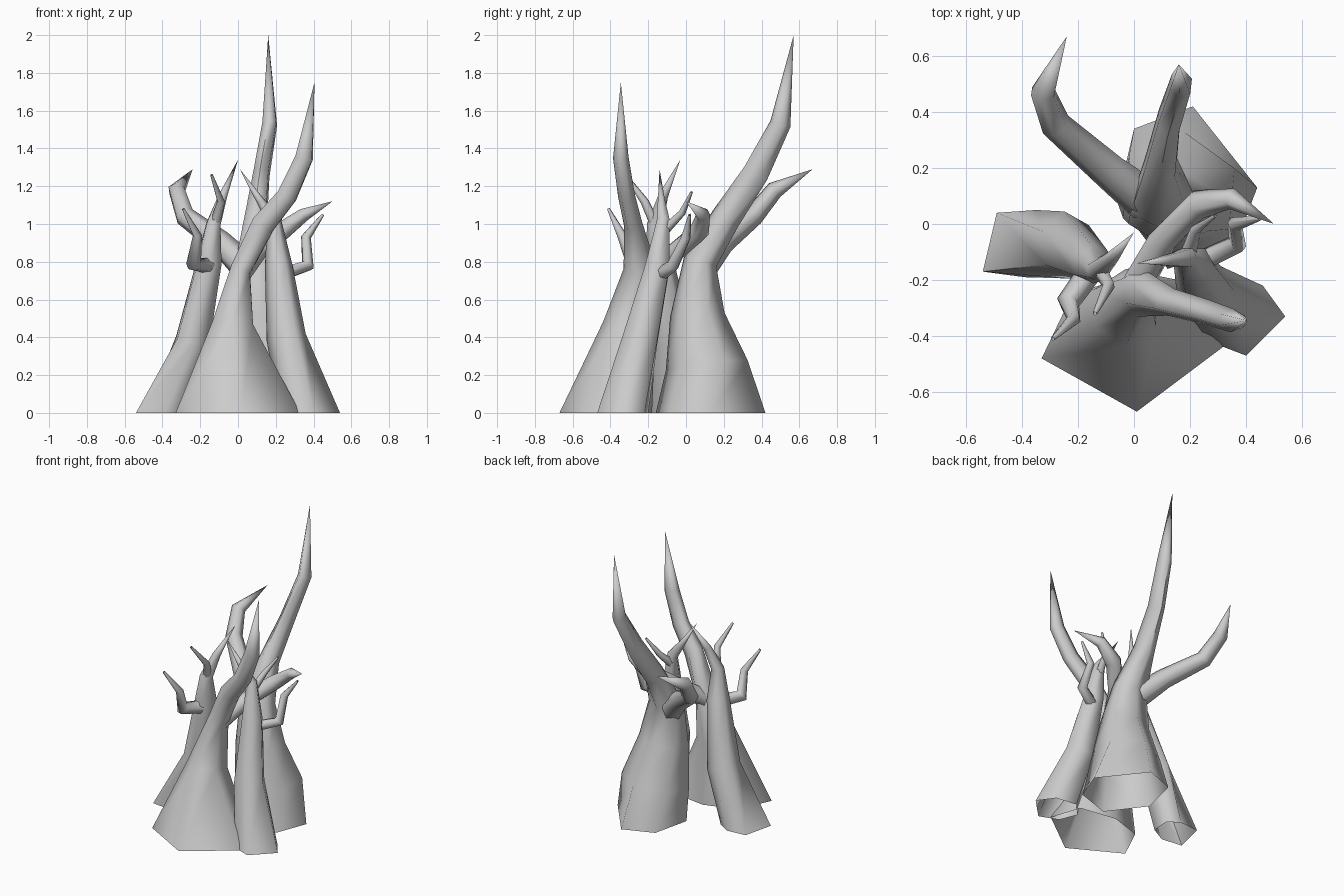
import bpy
import bmesh
import math
from mathutils import Vector

if "Cube" in bpy.data.objects:
    bpy.data.objects.remove(bpy.data.objects["Cube"], do_unlink=True)

bark = bpy.data.materials.new("grey_bark")
bark.use_nodes = True
grey = (0.6, 0.6, 0.6, 1)
bark.diffuse_color = grey
bark.node_tree.nodes["Principled BSDF"].inputs["Base Color"].default_value = grey


def limb(name, path, foot=None, sides=6):
    """Tapered tube along (x, y, z, radius, optional x and y stretch) rings; a foot outline starts it on the ground."""
    pts = [Vector(p[:3]) for p in path]
    radii = [p[3] for p in path]
    stretch = [Vector((*p[4:], 1)) if len(p) > 4 else Vector((1, 1, 1)) for p in path]
    bm = bmesh.new()
    rings = []
    ref = Vector((0.3, -1, 0.2))
    before = None
    if foot:
        sides = len(foot)
        outline = [Vector((x, y, 0)) for x, y in foot]
        before = sum(outline, Vector()) / sides
        ref = outline[0] - before
        rings.append([bm.verts.new(p) for p in outline])
    for i, (p, r) in enumerate(zip(pts, radii)):
        if r == 0:
            rings.append([bm.verts.new(p)])
            continue
        tangent = Vector()
        if before is not None:
            tangent += (p - before).normalized()
        if i < len(pts) - 1:
            tangent += (pts[i + 1] - p).normalized()
        tangent.normalize()
        ref = (ref - tangent * ref.dot(tangent)).normalized()
        side = tangent.cross(ref)
        angles = [math.tau * k / sides for k in range(sides)]
        rings.append([bm.verts.new(p + r * (ref * math.cos(a) + side * math.sin(a)) * stretch[i])
                      for a in angles])
        before = p
    for low, high in zip(rings, rings[1:]):
        for k in range(sides):
            n = (k + 1) % sides
            if len(high) == 1:
                bm.faces.new((low[k], low[n], high[0]))
            else:
                bm.faces.new((low[k], low[n], high[n], high[k]))
    mesh = bpy.data.meshes.new(name)
    bm.to_mesh(mesh)
    bm.free()
    mesh.materials.append(bark)
    obj = bpy.data.objects.new(name, mesh)
    bpy.context.collection.objects.link(obj)
    bpy.ops.object.select_all(action="DESELECT")
    obj.select_set(True)
    bpy.context.view_layer.objects.active = obj
    bpy.ops.object.shade_smooth_by_angle(angle=math.radians(75))


# Front trunk with its tall horn and curling side branch
limb("front_trunk",
     [(-0.03, -0.3, 0.46, 0.14, 0.9, 1), (0.015, -0.24, 0.76, 0.09, 0.65, 1),
      (0.135, -0.28, 1.0, 0.07, 1, 0.7), (0.26, -0.315, 1.15, 0.06, 1, 0.75),
      (0.35, -0.345, 1.35, 0.052, 1, 0.8), (0.405, -0.345, 1.75, 0)],
     foot=[(0.01, -0.67), (0.33, -0.43), (0.26, -0.22), (0, -0.18), (-0.22, -0.25), (-0.33, -0.48)])
limb("front_side_branch",
     [(0.01, -0.22, 0.73, 0.06), (0.1, -0.06, 0.85, 0.055), (0.23, 0.07, 0.96, 0.055),
      (0.35, 0.09, 1.05, 0.038), (0.5, 0, 1.12, 0)])

# Back trunk with the tallest horn and a hooked branch
limb("back_trunk",
     [(0.16, 0.11, 0.25, 0.22), (0.13, 0.06, 0.52, 0.145, 1.15, 1), (0.1, 0.075, 0.8, 0.09, 1.35, 1),
      (0.095, 0.21, 1.03, 0.08, 0.8, 1), (0.125, 0.37, 1.27, 0.07, 0.65, 1),
      (0.168, 0.5, 1.53, 0.056, 0.75, 1), (0.16, 0.57, 2, 0)],
     foot=[(0.21, 0.42), (0, 0.34), (-0.06, 0.08), (0.12, -0.16), (0.36, -0.08), (0.44, 0.13)])
limb("back_hooked_branch",
     [(0.05, 0.08, 0.76, 0.08), (-0.09, 0.19, 0.9, 0.065), (-0.28, 0.355, 1.04, 0.055),
      (-0.325, 0.47, 1.18, 0.047), (-0.24, 0.67, 1.29, 0)])

# Right trunk, leaning inward, with two twigs
limb("right_trunk",
     [(-0.24, -0.075, 0.38, 0.105, 0.95, 1.15), (-0.152, -0.14, 0.8, 0.073), (-0.13, -0.165, 1.0, 0.042),
      (-0.08, -0.12, 1.15, 0.026), (0, -0.03, 1.34, 0)],
     foot=[(-0.54, -0.17), (-0.39, -0.19), (-0.28, -0.13), (-0.27, 0), (-0.35, 0.05), (-0.49, 0.04)])
limb("right_upper_twig",
     [(-0.13, -0.15, 0.97, 0.03), (-0.09, -0.22, 1.12, 0.022), (-0.14, -0.32, 1.26, 0.008)])
limb("right_lower_twig",
     [(-0.15, -0.16, 0.78, 0.045), (-0.235, -0.28, 0.79, 0.042), (-0.215, -0.34, 0.94, 0.025),
      (-0.29, -0.41, 1.08, 0.008)])

# Left trunk, leaning inward, with two twigs
limb("left_trunk",
     [(0.255, -0.24, 0.4, 0.105), (0.215, -0.15, 0.78, 0.073), (0.19, -0.12, 1.02, 0.038),
      (0.12, -0.13, 1.12, 0.022), (0.01, -0.14, 1.29, 0)],
     foot=[(0.54, -0.33), (0.46, -0.22), (0.31, -0.2), (0.22, -0.3), (0.27, -0.42), (0.4, -0.47)])
limb("left_upper_twig",
     [(0.19, -0.12, 0.96, 0.03), (0.22, -0.02, 1.06, 0.02), (0.29, 0.03, 1.17, 0.007)])
limb("left_lower_twig",
     [(0.22, -0.14, 0.73, 0.038), (0.37, -0.07, 0.78, 0.035), (0.36, 0, 0.93, 0.027),
      (0.45, 0.02, 1.05, 0.008)])
